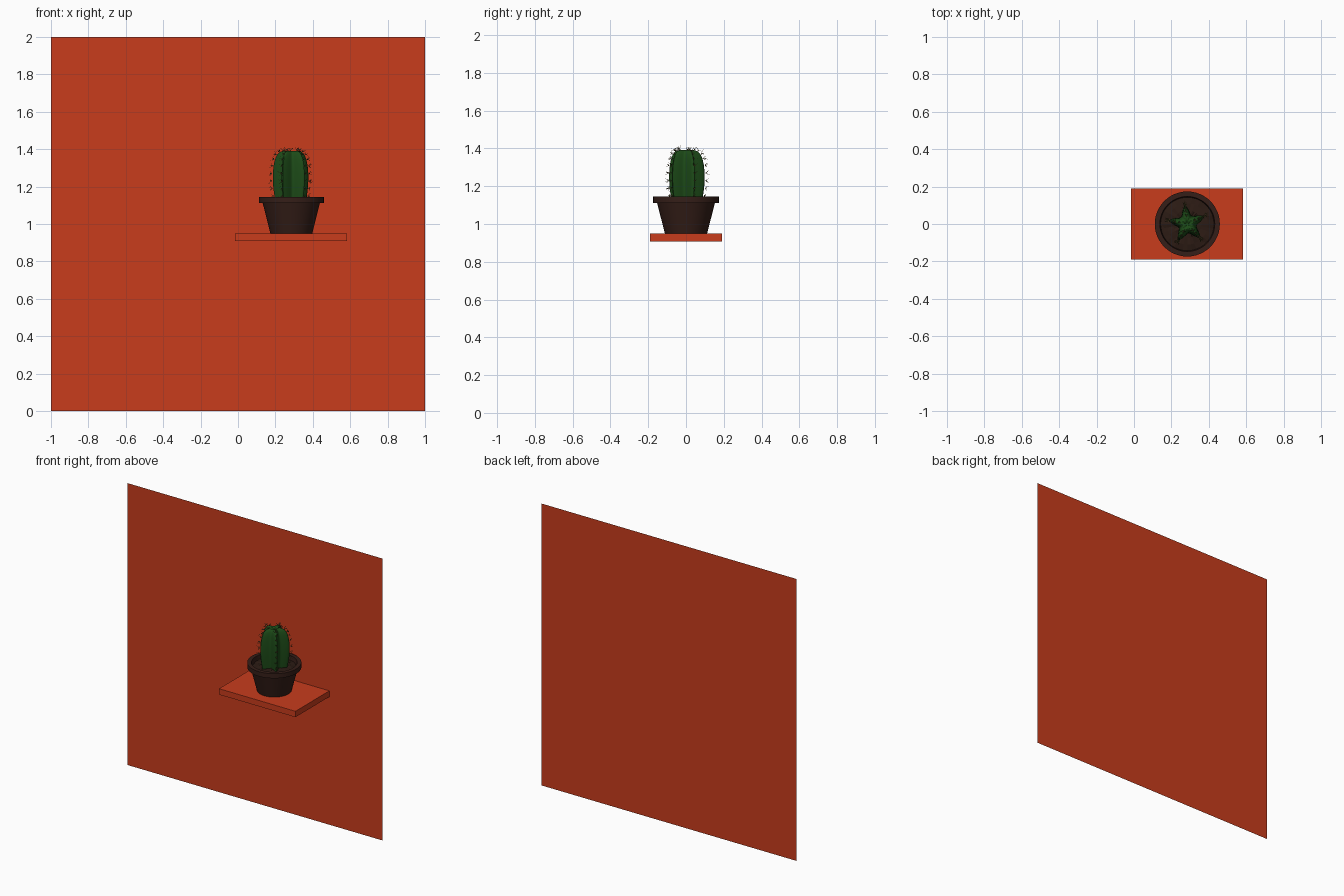
import bpy, bmesh, math, random
from mathutils import Vector

if "Cube" in bpy.data.objects:
    bpy.data.objects.remove(bpy.data.objects["Cube"])

random.seed(4)
CX = 0.285            # pot and cactus axis
RIBS, PHASE = 5, math.radians(97)


def material(name, rgb):
    m = bpy.data.materials.new(name)
    m.diffuse_color = (*rgb, 1)
    m.use_nodes = True
    m.node_tree.nodes["Principled BSDF"].inputs["Base Color"].default_value = m.diffuse_color
    return m


paint = material("orange_paint", (0.58, 0.045, 0.012))
clay = material("dark_clay", (0.035, 0.013, 0.009))
earth = material("earth", (0.025, 0.011, 0.007))
green = material("cactus_green", (0.012, 0.07, 0.009))
straw = material("spine_straw", (0.12, 0.09, 0.03))


def finish(name, bm, mat, loc=(0, 0, 0), smooth=None):
    bmesh.ops.recalc_face_normals(bm, faces=bm.faces)
    me = bpy.data.meshes.new(name)
    bm.to_mesh(me)
    bm.free()
    ob = bpy.data.objects.new(name, me)
    ob.location = loc
    bpy.context.collection.objects.link(ob)
    me.materials.append(mat)
    if smooth:
        bpy.ops.object.select_all(action='DESELECT')
        ob.select_set(True)
        bpy.context.view_layer.objects.active = ob
        bpy.ops.object.shade_smooth_by_angle(angle=math.radians(smooth))
    return ob


def revolve(bm, profile, n, radius=lambda r, a: r):
    """Stack rings from (r, z) points; close any end with a cap."""
    rings = []
    for r, z in profile:
        angles = [2 * math.pi * i / n for i in range(n)]
        rings.append([bm.verts.new((radius(r, a) * math.cos(a),
                                    radius(r, a) * math.sin(a), z)) for a in angles])
    for a, b in zip(rings, rings[1:]):
        for i in range(n):
            j = (i + 1) % n
            bm.faces.new((a[i], a[j], b[j], b[i]))
    bm.faces.new(rings[0])
    bm.faces.new(rings[-1])


# Wall: single sheet along the back of the shelf
bm = bmesh.new()
bm.faces.new([bm.verts.new(p) for p in
              ((-1, 0.19, 0), (1, 0.19, 0), (1, 0.19, 2), (-1, 0.19, 2))])
finish("wall", bm, paint)

# Shelf
bm = bmesh.new()
bmesh.ops.create_cube(bm, size=1)
bmesh.ops.scale(bm, vec=(0.6, 0.38, 0.042), verts=bm.verts)
finish("shelf", bm, paint, (0.284, 0, 0.929))

# Pot: tapered body, rim and hollow inside
bm = bmesh.new()
revolve(bm, [(0.112, 0.95), (0.153, 1.112), (0.174, 1.112), (0.174, 1.145),
             (0.147, 1.145), (0.141, 1.10)], 48)
finish("pot", bm, clay, (CX, 0, 0), 35)

# Soil: slightly lumpy disc
bm = bmesh.new()
revolve(bm, [(0.143, 1.112), (0.11, 1.118), (0.075, 1.12), (0.03, 1.12)], 36)
for v in bm.verts:
    v.co.z += random.uniform(-0.004, 0.004)
finish("soil", bm, earth, (CX, 0, 0))

# Cactus body: five-ribbed column with rounded shoulders and dimpled top
PROFILE = [(0.090, 1.11), (0.097, 1.15), (0.103, 1.19), (0.106, 1.23), (0.106, 1.27),
           (0.102, 1.31), (0.094, 1.345), (0.082, 1.37), (0.066, 1.385),
           (0.046, 1.391), (0.026, 1.388), (0.008, 1.38)]


def rib_radius(r, a):
    t = abs(math.sin(RIBS * (a - PHASE) / 2))     # 0 on a ridge, 1 in a valley
    return r * (1 - 0.52 * t ** 0.9)


bm = bmesh.new()
revolve(bm, PROFILE, 80, rib_radius)
finish("cactus_body", bm, green, (CX, 0, 0), 60)

# Spines: small clusters of thin needles along each ridge
bm = bmesh.new()


def needle(base, direction, length, w=0.0012):
    d = direction.normalized()
    s = d.orthogonal().normalized() * w
    t = d.cross(s)
    feet = [bm.verts.new(base + o) for o in (s, -0.5 * s + 0.87 * t, -0.5 * s - 0.87 * t)]
    tip = bm.verts.new(base + d * length)
    for i in range(3):
        bm.faces.new((feet[i], feet[(i + 1) % 3], tip))


for k in range(RIBS):
    a = PHASE + 2 * math.pi * k / RIBS
    out, side = Vector((math.cos(a), math.sin(a), 0)), Vector((-math.sin(a), math.cos(a), 0))
    for i in range(1, 10):
        (r0, z0), (r1, z1) = PROFILE[i - 1], PROFILE[i + 1]
        normal = (out * (z1 - z0) + Vector((0, 0, r0 - r1))).normalized()
        along = side.cross(normal)
        base = out * (PROFILE[i][0] - 0.001) + Vector((0, 0, PROFILE[i][1]))
        for j in range(8):
            b = 2 * math.pi * j / 8 + random.uniform(-0.3, 0.3)
            spread = random.uniform(0.5, 1.3)
            needle(base, normal + spread * (side * math.cos(b) + along * math.sin(b)),
                   random.uniform(0.018, 0.028))
finish("cactus_spines", bm, straw, (CX, 0, 0))
